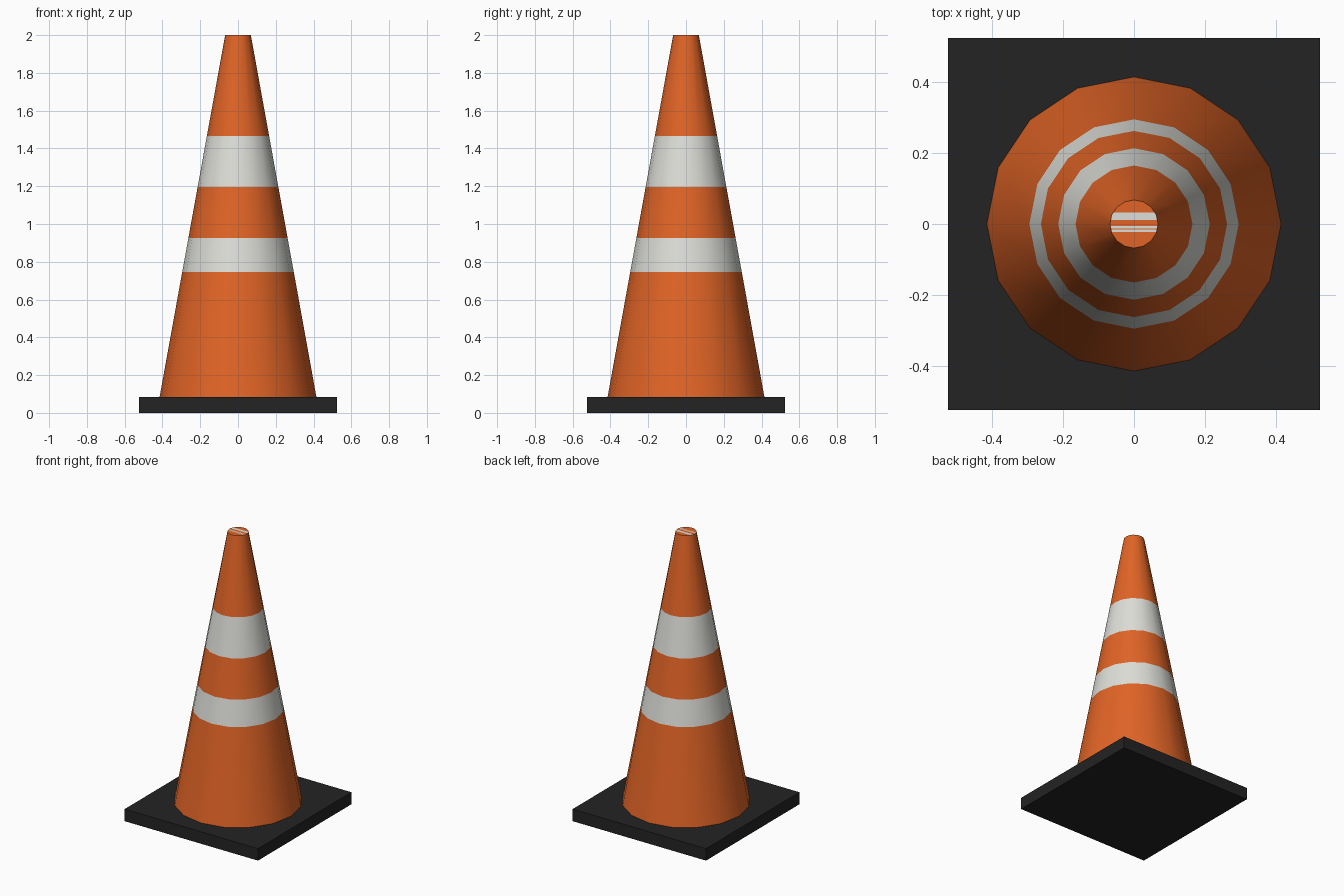
import bpy, bmesh, math

if "Cube" in bpy.data.objects:
    bpy.data.objects.remove(bpy.data.objects["Cube"])

def material(name, rgb):
    m = bpy.data.materials.new(name)
    m.diffuse_color = (*rgb, 1)
    m.use_nodes = True
    m.node_tree.nodes["Principled BSDF"].inputs["Base Color"].default_value = m.diffuse_color
    return m

ORANGE = material("orange", (0.75, 0.127, 0.019))
WHITE = material("off_white", (0.73, 0.73, 0.69))
BLACK = material("black_rubber", (0.017, 0.017, 0.017))

SIDES = 16
BASE_H, TOP_H = 0.085, 2.0
R_LOW, R_TOP = 0.415, 0.068

def make_object(name, bm, mats):
    mesh = bpy.data.meshes.new(name)
    bm.normal_update()
    bm.to_mesh(mesh)
    bm.free()
    for m in mats:
        mesh.materials.append(m)
    obj = bpy.data.objects.new(name, mesh)
    bpy.context.collection.objects.link(obj)
    return obj

def ring(bm, r, z):
    return [bm.verts.new((r * math.cos(2 * math.pi * i / SIDES),
                          r * math.sin(2 * math.pi * i / SIDES), z)) for i in range(SIDES)]

# Square base slab
bm = bmesh.new()
bmesh.ops.create_cube(bm, size=1)
for v in bm.verts:
    v.co = (v.co.x * 1.05, v.co.y * 1.05, (v.co.z + 0.5) * BASE_H)
make_object("base", bm, [BLACK])

# Tapered body, cut into alternating orange and white bands
bm = bmesh.new()
heights = [BASE_H, 0.745, 0.925, 1.195, 1.465, TOP_H]
rings = [ring(bm, R_LOW + (R_TOP - R_LOW) * (z - BASE_H) / (TOP_H - BASE_H), z) for z in heights]
for band, (a, b) in enumerate(zip(rings, rings[1:])):
    for i in range(SIDES):
        j = (i + 1) % SIDES
        bm.faces.new((a[i], a[j], b[j], b[i])).material_index = band % 2
body = make_object("cone_body", bm, [ORANGE, WHITE])
bpy.context.view_layer.objects.active = body
body.select_set(True)
bpy.ops.object.shade_smooth_by_angle(angle=math.radians(30))

# Flat top cap with straight white stripes along x
bm = bmesh.new()
bm.faces.new(ring(bm, R_TOP, TOP_H))
stripes = [(0.011, 0.032), (-0.012, -0.006), (-0.023, -0.016)]
for y in (y for s in stripes for y in s):
    bmesh.ops.bisect_plane(bm, geom=bm.verts[:] + bm.edges[:] + bm.faces[:],
                           plane_co=(0, y, 0), plane_no=(0, 1, 0))
for f in bm.faces:
    y = f.calc_center_bounds().y
    f.material_index = int(any(lo < y < hi for lo, hi in stripes))
make_object("top_cap", bm, [ORANGE, WHITE])
